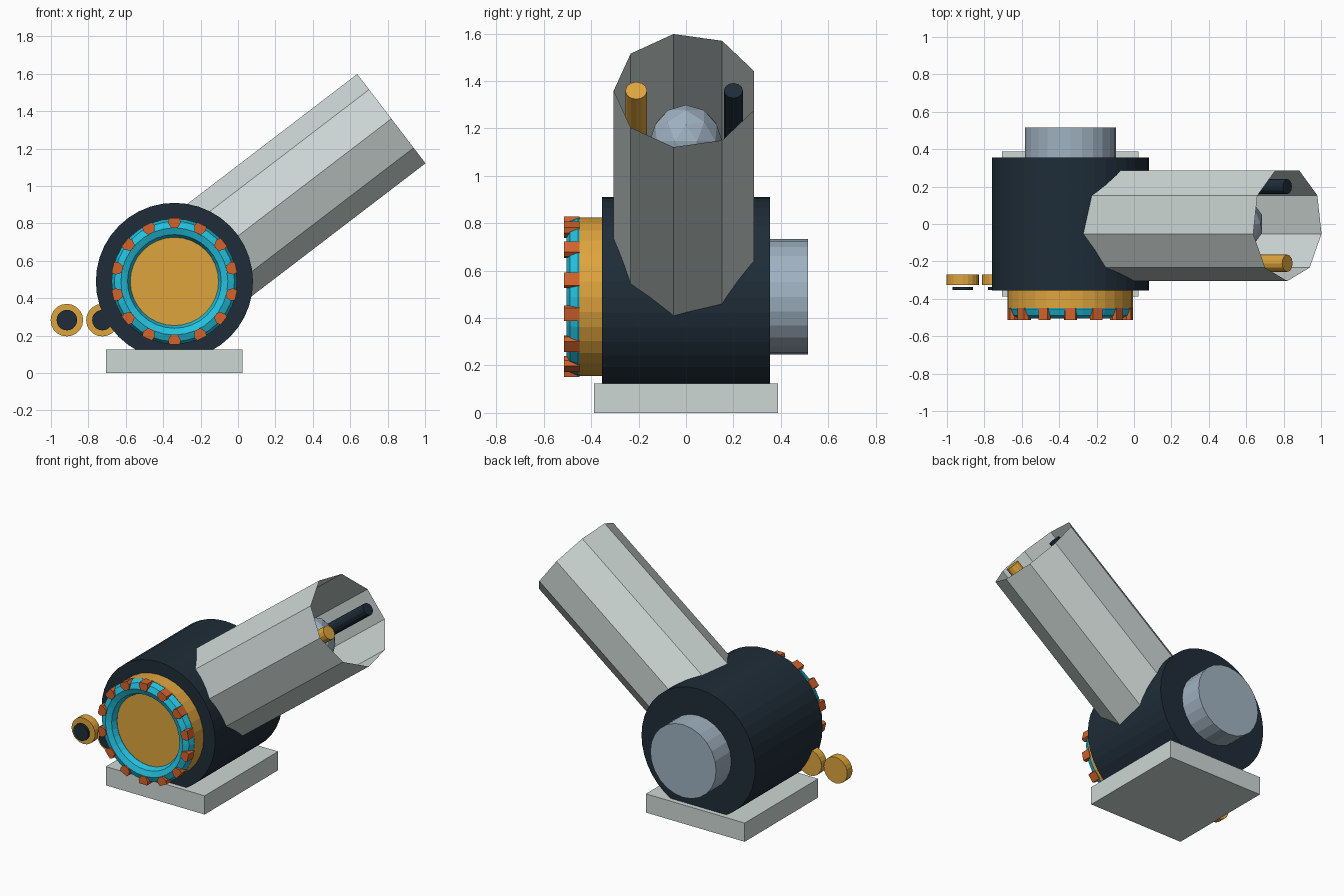
import bpy, bmesh
from math import pi, radians, sin, cos
from mathutils import Matrix, Vector

cube = bpy.data.objects.get("Cube")
if cube:
    bpy.data.objects.remove(cube, do_unlink=True)


def material(name, srgb):
    rgba = [c ** 2.2 for c in srgb] + [1]
    m = bpy.data.materials.new(name)
    m.use_nodes = True
    m.diffuse_color = rgba
    m.node_tree.nodes["Principled BSDF"].inputs["Base Color"].default_value = rgba
    return m


GREY = material("pale grey", (0.80, 0.84, 0.83))
NAVY = material("dark navy", (0.14, 0.19, 0.23))
GOLD = material("gold", (0.87, 0.64, 0.25))
CYAN = material("cyan", (0.16, 0.75, 0.87))
ORANGE = material("burnt orange", (0.82, 0.39, 0.19))
STEEL = material("blue steel", (0.62, 0.69, 0.75))


def finish(name, bm, mat, matrix=Matrix()):
    bmesh.ops.recalc_face_normals(bm, faces=bm.faces)
    mesh = bpy.data.meshes.new(name)
    bm.to_mesh(mesh)
    bm.free()
    mesh.transform(matrix)
    mesh.materials.append(mat)
    obj = bpy.data.objects.new(name, mesh)
    bpy.context.collection.objects.link(obj)
    return obj


def cylinder(name, mat, radius, length, sides, matrix, caps=True):
    bm = bmesh.new()
    bmesh.ops.create_cone(bm, cap_ends=caps, segments=sides, radius1=radius,
                          radius2=radius, depth=length)
    return finish(name, bm, mat, matrix)


def drum(name, mat, x, z, radius, y0, y1, sides=32):
    """Cylinder lying along the y axis."""
    place = Matrix.Translation((x, (y0 + y1) / 2, z)) @ Matrix.Rotation(pi / 2, 4, 'X')
    return cylinder(name, mat, radius, y1 - y0, sides, place)


# Base plate
bm = bmesh.new()
bmesh.ops.create_cube(bm, size=1)
finish("base_plate", bm, GREY,
       Matrix.Translation((-0.34, 0, 0.0625)) @ Matrix.Diagonal((0.73, 0.775, 0.125, 1)))

# Main drum with the rear hub and the front dial
CX, CZ = -0.34, 0.49
drum("body_drum", NAVY, CX, CZ, 0.42, -0.355, 0.355, 40)
drum("rear_hub", STEEL, CX, CZ, 0.243, 0.35, 0.515, 24)
drum("front_dial", GOLD, CX, CZ, 0.335, -0.45, -0.35)

# Ring around the dial: a round section swept about the y axis
bm = bmesh.new()
section = [bm.verts.new((0.286 + 0.05 * cos(a), 0.05 * sin(a), 0))
           for a in (2 * pi * i / 8 for i in range(8))]
edges = [bm.edges.new((section[i - 1], section[i])) for i in range(8)]
bmesh.ops.spin(bm, geom=section + edges, cent=(0, 0, 0), axis=(0, 1, 0),
               angle=2 * pi, steps=32, use_merge=True)
bmesh.ops.remove_doubles(bm, verts=bm.verts, dist=0.0005)
finish("dial_ring", bm, CYAN, Matrix.Translation((CX, -0.455, CZ)))

# Wedge-shaped grips around the ring
TEETH = 14
bm = bmesh.new()
for i in range(TEETH):
    turn = Matrix.Rotation(2 * pi * i / TEETH, 4, 'Y')
    profile = [(-0.034, 0.315), (-0.018, 0.285), (0.018, 0.285),
               (0.034, 0.315), (0.028, 0.338), (-0.028, 0.338)]
    face = bm.faces.new([bm.verts.new(turn @ Vector((x, -0.45, z))) for x, z in profile])
    extruded = bmesh.ops.extrude_face_region(bm, geom=[face])["geom"]
    bmesh.ops.translate(bm, vec=(0, -0.064, 0),
                        verts=[v for v in extruded if isinstance(v, bmesh.types.BMVert)])
finish("ring_grips", bm, ORANGE, Matrix.Translation((CX, 0, CZ)))

# Small buttons beside the drum
for label, x in (("outer", -0.915), ("inner", -0.725)):
    drum(label + "_button", GOLD, x, 0.283, 0.087, -0.325, -0.27, 20)
    drum(label + "_button_cap", NAVY, x, 0.283, 0.055, -0.353, -0.337, 20)

# Open nine-sided barrel, tilted up towards +x
TILT = Matrix.Rotation(radians(52.6), 4, 'Y')
MUZZLE = Vector((0.82, 0, 1.36))


def along_barrel(back, y=0):
    """Barrel frame at a distance behind the muzzle."""
    spot = MUZZLE + TILT @ Vector((0, y, -back))
    return Matrix.Translation(spot) @ TILT @ Matrix.Rotation(pi, 4, 'Z')


cylinder("barrel", GREY, 0.305, 1.36, 9, along_barrel(0.68), caps=False)

# Rods and ball inside the barrel
cylinder("right_rod", GOLD, 0.046, 0.8, 12, along_barrel(0.4, -0.21))
cylinder("left_rod", NAVY, 0.04, 0.8, 12, along_barrel(0.4, 0.2))
bm = bmesh.new()
bmesh.ops.create_icosphere(bm, subdivisions=2, radius=0.153)
finish("barrel_ball", bm, STEEL, Matrix.Translation((0.54, 0, 1.147)))
